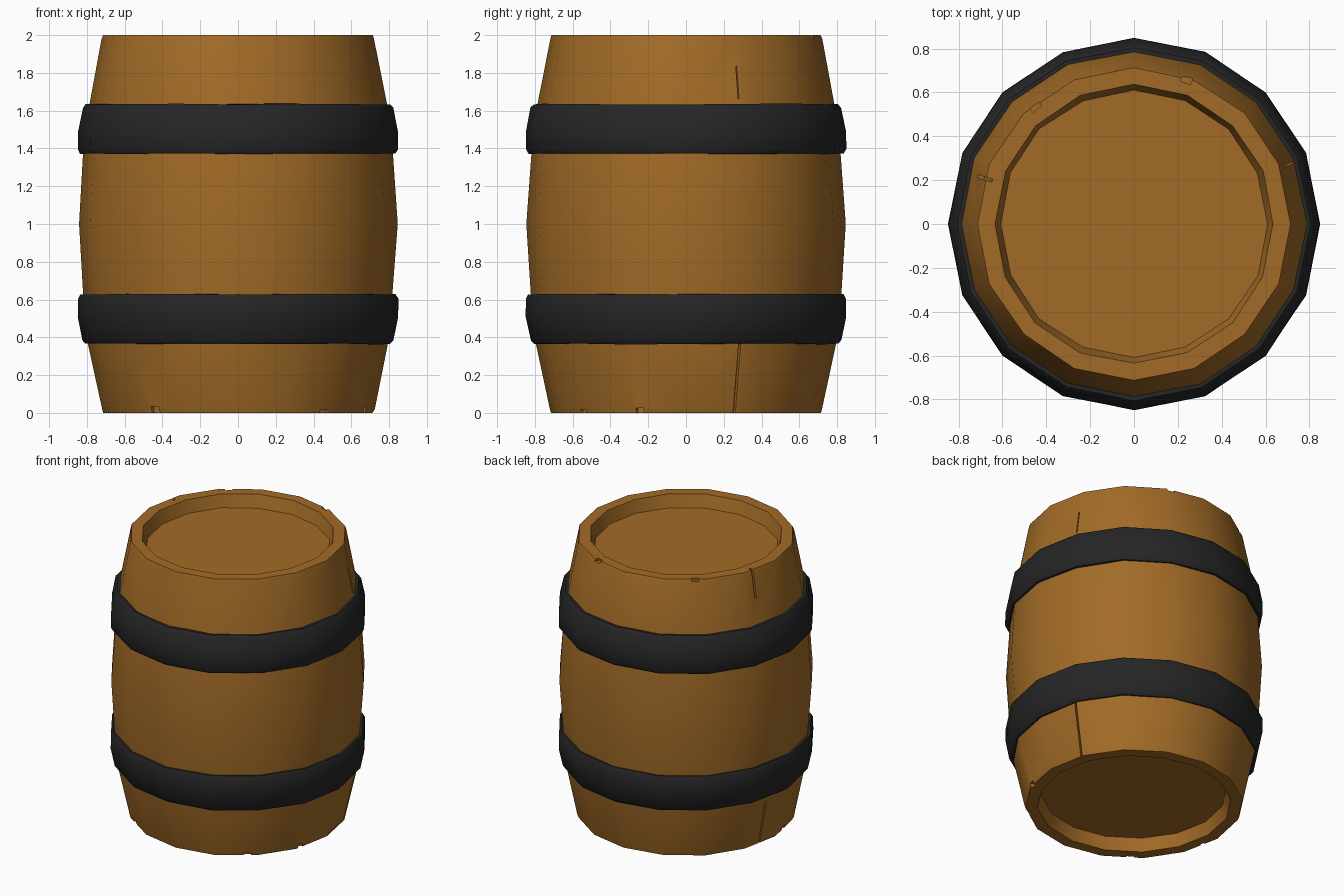
import bpy, bmesh, math, random
from mathutils import Matrix

if "Cube" in bpy.data.objects:
    bpy.data.objects.remove(bpy.data.objects["Cube"])

random.seed(4)
SIDES = 16


def material(name, rgb):
    m = bpy.data.materials.new(name)
    m.diffuse_color = (*rgb, 1)
    m.use_nodes = True
    m.node_tree.nodes["Principled BSDF"].inputs["Base Color"].default_value = m.diffuse_color
    return m


wood = material("warm wood", (0.36, 0.147, 0.02))
iron = material("black iron", (0.019, 0.019, 0.019))


def finish(name, bm, mat):
    bmesh.ops.recalc_face_normals(bm, faces=bm.faces)
    me = bpy.data.meshes.new(name)
    bm.to_mesh(me)
    bm.free()
    me.materials.append(mat)
    ob = bpy.data.objects.new(name, me)
    bpy.context.collection.objects.link(ob)
    return ob


def lathe(name, profile, mat, closed, jr=0.0, jz=0.0):
    """Turn an (r, z) profile around z, with slight hand-cut wobble."""
    bm = bmesh.new()
    rings = []
    for r, z in profile:
        ring = []
        for i in range(SIDES):
            a = math.tau * i / SIDES
            rr = r + random.uniform(-jr, jr)
            zz = z + random.uniform(-jz, jz) if 0.001 < z < 1.999 else z
            ring.append(bm.verts.new((rr * math.cos(a), rr * math.sin(a), zz)))
        rings.append(ring)
    n = len(rings)
    for k in range(n if closed else n - 1):
        a, b = rings[k], rings[(k + 1) % n]
        for i in range(SIDES):
            j = (i + 1) % SIDES
            bm.faces.new((a[i], a[j], b[j], b[i]))
    if not closed:
        bm.faces.new(rings[0])
        bm.faces.new(rings[-1])
    return finish(name, bm, mat)


# barrel body with recessed ends
body = lathe("barrel_body", [
    (0.61, 0.09), (0.635, 0.0), (0.715, 0.0), (0.722, 0.02), (0.795, 0.36),
    (0.82, 0.63), (0.843, 1.0), (0.82, 1.38), (0.79, 1.62),
    (0.72, 1.98), (0.712, 2.0), (0.635, 2.0), (0.61, 1.91)], wood, False, 0.003)

# cracks and rim chips: (angle, radius, z centre, height, width, tilt)
cuts = bmesh.new()
for ang, r, z, h, w, tilt in [
        (21, 0.765, 0.16, 0.46, 0.012, 12), (168, 0.765, 0.14, 0.36, 0.012, 12),
        (163, 0.735, 1.93, 0.24, 0.014, -11), (21, 0.765, 1.75, 0.18, 0.006, -11),
        (340, 0.735, 0.0, 0.05, 0.04, 0), (310, 0.735, 0.0, 0.035, 0.05, 0),
        (232, 0.735, 0.0, 0.07, 0.05, 0), (190, 0.735, 0.0, 0.05, 0.04, 0),
        (130, 0.73, 2.0, 0.03, 0.05, 0), (70, 0.73, 2.0, 0.03, 0.05, 0)]:
    mat = (Matrix.Rotation(math.radians(ang), 4, 'Z')
           @ Matrix.Translation((r, 0, z))
           @ Matrix.Rotation(math.radians(tilt), 4, 'Y')
           @ Matrix.Diagonal((0.09, w, h, 1)))
    bmesh.ops.create_cube(cuts, size=1, matrix=mat)
cutter = finish("crack_cutter", cuts, wood)
mod = body.modifiers.new("cracks", 'BOOLEAN')
mod.operation = 'DIFFERENCE'
mod.object = cutter
mod.solver = 'EXACT'
bpy.context.view_layer.objects.active = body
bpy.ops.object.modifier_apply(modifier=mod.name)
bpy.data.objects.remove(cutter, do_unlink=True)

# iron hoops, following the bulge
hoop = [(0.77, 0.365), (0.805, 0.365), (0.822, 0.385), (0.848, 0.51),
        (0.848, 0.605), (0.835, 0.628), (0.79, 0.628)]
lower = lathe("lower_hoop", hoop, iron, True, 0.002, 0.003)
upper = lathe("upper_hoop", [(r, 2 - z) for r, z in hoop], iron, True, 0.002, 0.003)

# smooth shading with crisp rims
bpy.ops.object.select_all(action='DESELECT')
for ob in (body, lower, upper):
    ob.select_set(True)
bpy.context.view_layer.objects.active = body
bpy.ops.object.shade_smooth_by_angle(angle=math.radians(35))
